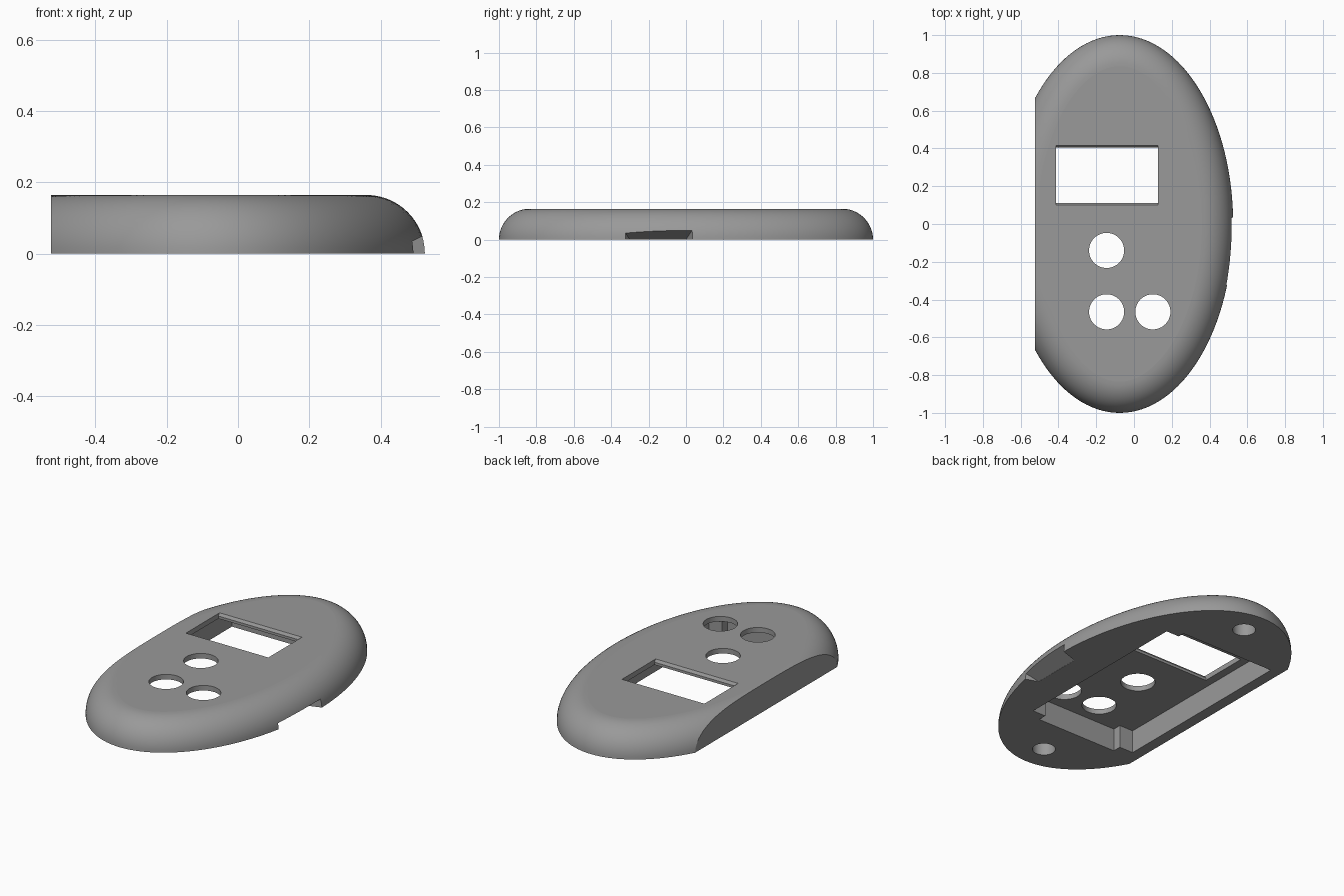
import bpy, bmesh, math

if "Cube" in bpy.data.objects:
    bpy.data.objects.remove(bpy.data.objects["Cube"])

H = 0.165                      # total height and edge rounding radius
CX, A, B = -0.076, 0.601, 1.0  # plan ellipse

grey = bpy.data.materials.new("plain_grey")
grey.diffuse_color = (0.32, 0.32, 0.32, 1)
grey.use_nodes = True
grey.node_tree.nodes["Principled BSDF"].inputs["Base Color"].default_value = grey.diffuse_color


def make(name, bm):
    bmesh.ops.recalc_face_normals(bm, faces=bm.faces)
    me = bpy.data.meshes.new(name)
    bm.to_mesh(me)
    bm.free()
    me.materials.append(grey)
    ob = bpy.data.objects.new(name, me)
    bpy.context.collection.objects.link(ob)
    return ob


def loft(name, rings):
    """Closed solid through a stack of equal-length rings."""
    bm = bmesh.new()
    rows = [[bm.verts.new(p) for p in r] for r in rings]
    n = len(rows[0])
    for r0, r1 in zip(rows, rows[1:]):
        for i in range(n):
            j = (i + 1) % n
            bm.faces.new((r0[i], r0[j], r1[j], r1[i]))
    bm.faces.new(rows[0][::-1])
    bm.faces.new(rows[-1])
    return make(name, bm)


def prism(name, pts, z0, z1):
    return loft(name, [[(x, y, z) for x, y in pts] for z in (z0, z1)])


def rect(x0, x1, y0, y1):
    return [(x0, y0), (x1, y0), (x1, y1), (x0, y1)]


def circle(cx, cy, r, n=48):
    return [(cx + r * math.cos(2 * math.pi * i / n),
             cy + r * math.sin(2 * math.pi * i / n)) for i in range(n)]


def ellipse_ring(inset, z, n=128):
    """Ellipse moved inward along its normal."""
    ring = []
    for i in range(n):
        t = 2 * math.pi * i / n
        c, s = math.cos(t), math.sin(t)
        length = math.hypot(B * c, A * s)
        ring.append((CX + A * c - inset * B * c / length,
                     B * s - inset * A * s / length, z))
    return ring


# Rounded elliptical cover
STEPS = 14
angles = [math.pi / 2 * i / STEPS for i in range(STEPS + 1)]
cover = loft("cover", [ellipse_ring(H * (1 - math.cos(a)), H * math.sin(a))
                       for a in angles])

cutters = []

# Flat side
cutters.append(prism("side_cutter", rect(-1.0, -0.525, -1.2, 1.2), -0.1, 0.4))

# Underside cavity with three stepped corners
cavity = [(-0.46, -0.56), (-0.37, -0.56), (-0.37, -0.61), (0.155, -0.61),
          (0.155, -0.56), (0.24, -0.56), (0.24, 0.56), (0.155, 0.56),
          (0.155, 0.60), (-0.46, 0.60)]
cutters.append(prism("cavity_cutter", cavity, -0.1, 0.135))

# Display window with bevelled long edges
window = []
for z, e in ((0.10, 0), (0.150, 0), (0.166, 0.012), (0.25, 0.012)):
    window.append([(x, y, z) for x, y in
                   rect(-0.412, 0.128, 0.112 - e, 0.405 + e)])
cutters.append(loft("window_cutter", window))

# Button holes
for x, y in ((-0.145, -0.14), (-0.145, -0.465), (0.10, -0.465)):
    cutters.append(prism("button_cutter", circle(x, y, 0.093), 0.10, 0.3))

# Blind screw holes under both ends
for y in (-0.84, 0.84):
    cutters.append(prism("screw_cutter", circle(-0.07, y, 0.062, 32), -0.1, 0.08))

# Sloped finger notch on the rim
notch = [[(0.42, -0.30, z0), (0.56, -0.347, z0), (0.56, 0.047, z0),
          (0.42, 0.0, z0)] for z0 in (-0.05, 0)]
notch[1] = [(x, y, 0.001 if x < 0.5 else 0.07) for x, y, z in notch[1]]
cutters.append(loft("notch_cutter", notch))

for c in cutters:
    m = cover.modifiers.new("cut", "BOOLEAN")
    m.operation = "DIFFERENCE"
    m.solver = "EXACT"
    m.object = c
    bpy.context.view_layer.objects.active = cover
    bpy.ops.object.modifier_apply(modifier=m.name)
for c in cutters:
    bpy.data.objects.remove(c)

# Smooth rounding with crisp cut edges
bpy.ops.object.select_all(action="DESELECT")
cover.select_set(True)
bpy.context.view_layer.objects.active = cover
bpy.ops.object.shade_smooth_by_angle(angle=math.radians(25))
for p in cover.data.polygons:
    if abs(p.normal.z) > 0.9999:
        p.use_smooth = False
